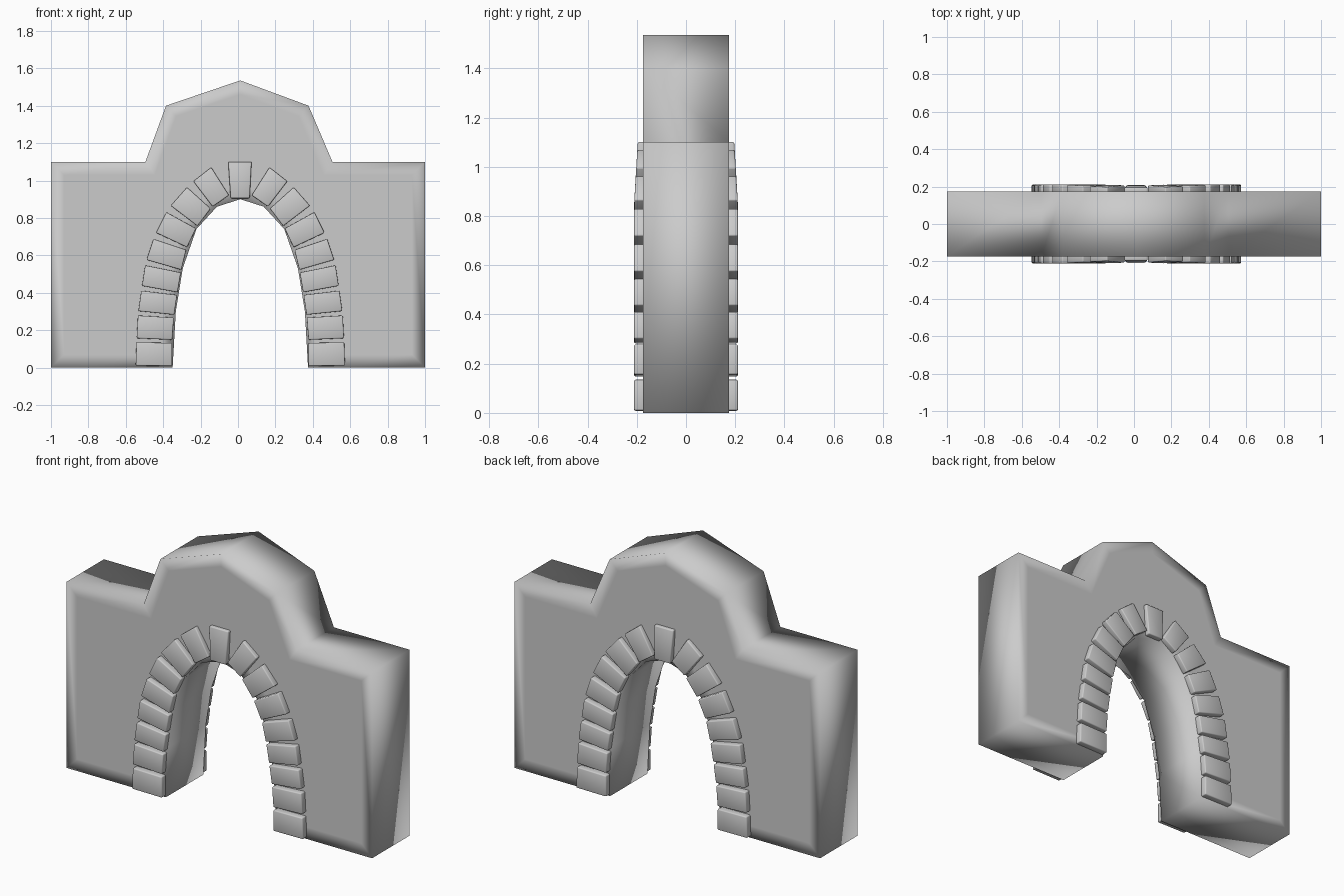
import bpy, bmesh
from mathutils import Vector

if "Cube" in bpy.data.objects:
    bpy.data.objects.remove(bpy.data.objects["Cube"])

CX = 0.0125        # the opening sits slightly off the centre
HALF = 0.175       # half thickness of the wall


def finish(name, bm):
    bmesh.ops.recalc_face_normals(bm, faces=bm.faces[:])
    for f in bm.faces:
        f.smooth = True
    me = bpy.data.meshes.new(name)
    bm.to_mesh(me)
    bm.free()
    ob = bpy.data.objects.new(name, me)
    bpy.context.collection.objects.link(ob)
    return ob


# Wall: stepped gable outline with the arched opening cut into its lower edge
outline = [(-1, 0), (-1, 1.1), (-0.495, 1.1), (-0.385, 1.4), (0.012, 1.535),
           (0.377, 1.4), (0.505, 1.1), (1, 1.1), (1, 0)]
half_arch = [(0.362, 0), (0.345, 0.3), (0.308, 0.53), (0.235, 0.74), (0.125, 0.86)]
arch = ([(CX + x, z) for x, z in half_arch] + [(CX, 0.9)]
        + [(CX - x, z) for x, z in reversed(half_arch)])
bm = bmesh.new()
front = [bm.verts.new((x, -HALF, z)) for x, z in outline + arch]
back = [bm.verts.new((x, HALF, z)) for x, z in outline + arch]
caps = [bm.faces.new(front), bm.faces.new(back[::-1])]
n = len(front)
for i in range(n):
    j = (i + 1) % n
    bm.faces.new((front[i], back[i], back[j], front[j]))
bmesh.ops.recalc_face_normals(bm, faces=bm.faces[:])
# Support loop keeps the smooth-shaded faces flat in the middle
for cap in caps:
    bmesh.ops.inset_region(bm, faces=[cap], thickness=0.07, use_even_offset=True)
finish("wall", bm)

# Joint lines of the arch stones: inner and outer end, measured from the centre
inner = [(.364, 0), (.365, .14), (.355, .275), (.337, .395), (.317, .515),
         (.288, .636), (.234, .75), (.154, .856), (.055, .925)]
outer = [(.56, 0), (.555, .145), (.547, .29), (.528, .423), (.507, .56),
         (.459, .703), (.387, .848), (.27, .981), (.137, 1.085)]


def stone(name, quad, face):
    """Wedge stone on the front (face=-1) or back (face=1) of the wall."""
    bm = bmesh.new()
    rings = []
    for depth in (0.16, None):
        rings.append([bm.verts.new((
            CX + x, face * (depth or 0.211 - max(0, z - 0.85) * 0.06), z))
            for x, z in quad])
    a, b = rings
    bm.faces.new(a[::-1])
    bm.faces.new(b)
    for i in range(4):
        j = (i + 1) % 4
        bm.faces.new((a[i], a[j], b[j], b[i]))
    ob = finish(name, bm)
    bev = ob.modifiers.new("rounded_edges", 'BEVEL')
    bev.width = 0.006
    bev.segments = 2
    return ob


for face, label in ((-1, "front"), (1, "back")):
    # Side stones, mirrored left and right
    for k in range(8):
        i0, i1 = Vector(inner[k]), Vector(inner[k + 1])
        o0, o1 = Vector(outer[k]), Vector(outer[k + 1])
        ti, to = 0.06, 0.07 + 0.01 * k
        quad = [i0.lerp(i1, ti), o0.lerp(o1, to), o0.lerp(o1, 1 - to), i0.lerp(i1, 1 - ti)]
        for s, side in ((-1, "left"), (1, "right")):
            stone(f"{label}_arch_stone_{side}_{k + 1}", [(s * p.x, p.y) for p in quad], face)
    # Keystone
    stone(f"{label}_keystone", [(-.052, .905), (.05, .905), (.06, 1.1), (-.065, 1.1)], face)
